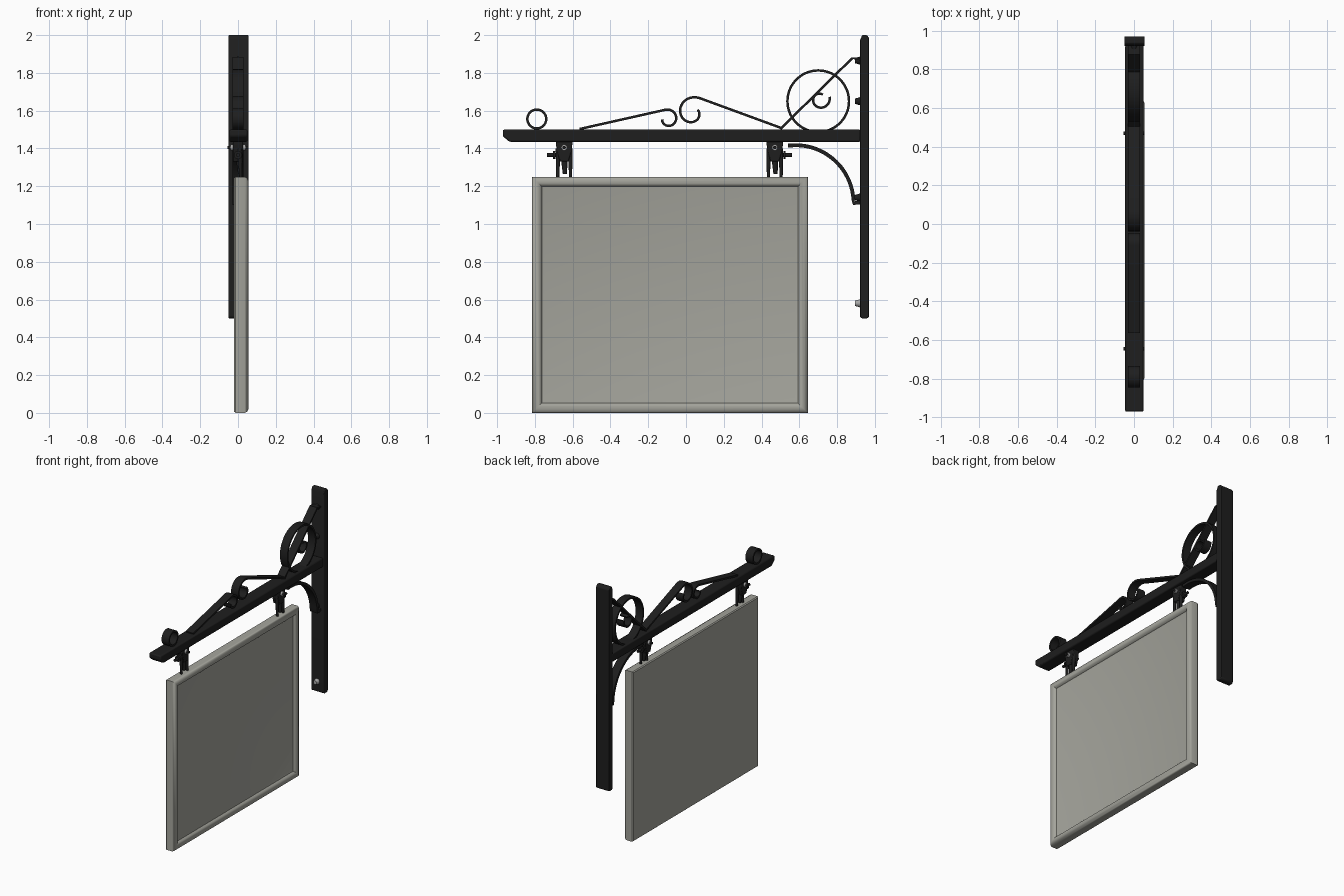
import bpy, bmesh, math
from mathutils import Vector

cube = bpy.data.objects.get("Cube")
if cube:
    bpy.data.objects.remove(cube)


def material(name, rgb):
    m = bpy.data.materials.new(name)
    m.use_nodes = True
    m.diffuse_color = (*rgb, 1)
    m.node_tree.nodes["Principled BSDF"].inputs["Base Color"].default_value = (*rgb, 1)
    return m


IRON = material("black iron", (0.013, 0.013, 0.013))
BOARD = material("warm grey board", (0.37, 0.37, 0.33))
STEEL = material("bare steel", (0.4, 0.4, 0.4))


def finish(name, bm, mat, bevel=0, segments=2):
    bmesh.ops.recalc_face_normals(bm, faces=bm.faces)
    mesh = bpy.data.meshes.new(name)
    bm.to_mesh(mesh)
    bm.free()
    mesh.materials.append(mat)
    ob = bpy.data.objects.new(name, mesh)
    bpy.context.collection.objects.link(ob)
    if bevel:
        mod = ob.modifiers.new("soft edges", "BEVEL")
        mod.width, mod.segments = bevel, segments
    bpy.ops.object.select_all(action="DESELECT")
    ob.select_set(True)
    bpy.context.view_layer.objects.active = ob
    bpy.ops.object.shade_smooth_by_angle(angle=math.radians(40))
    return ob


def slab(name, outline, x0, x1, mat=IRON, bevel=0):
    """Side outline of (y, z) points extruded across x."""
    bm = bmesh.new()
    face = bm.faces.new([bm.verts.new((x0, y, z)) for y, z in outline])
    out = bmesh.ops.extrude_face_region(bm, geom=[face])["geom"]
    bmesh.ops.translate(bm, vec=(x1 - x0, 0, 0),
                        verts=[v for v in out if isinstance(v, bmesh.types.BMVert)])
    return finish(name, bm, mat, bevel)


def rect(y0, y1, z0, z1):
    return [(y0, z0), (y1, z0), (y1, z1), (y0, z1)]


def ribbon(name, path, half=0.03, thick=0.013, closed=False):
    """Flat iron strip following a (y, z) path."""
    pts = [Vector(p) for p in path]
    n = len(pts)
    bm = bmesh.new()
    rows = []
    for i, p in enumerate(pts):
        a = pts[(i - 1) % n] if closed or i else p
        b = pts[(i + 1) % n] if closed or i < n - 1 else p
        t = (b - a).normalized()
        off = Vector((-t.y, t.x)) * thick / 2
        rows.append([bm.verts.new((x, q.x, q.y)) for x, q in
                     ((-half, p - off), (half, p - off), (half, p + off), (-half, p + off))])
    for i in range(n if closed else n - 1):
        r, s = rows[i], rows[(i + 1) % n]
        for k in range(4):
            bm.faces.new((r[k], r[(k + 1) % 4], s[(k + 1) % 4], s[k]))
    if not closed:
        bm.faces.new(rows[0])
        bm.faces.new(rows[-1])
    return finish(name, bm, IRON)


def spiral(cy, cz, r0, r1, a0, a1, n=28):
    pts = []
    for i in range(n + 1):
        t = i / n
        a, r = math.radians(a0 + (a1 - a0) * t), r0 + (r1 - r0) * t
        pts.append((cy + r * math.cos(a), cz + r * math.sin(a)))
    return pts


def rod(name, start, end, radius, mat=IRON, tip=None):
    a, b = Vector(start), Vector(end)
    bm = bmesh.new()
    bmesh.ops.create_cone(bm, cap_ends=True, segments=12, radius1=radius,
                          radius2=radius if tip is None else tip, depth=(b - a).length)
    bm.transform((b - a).to_track_quat("Z", "Y").to_matrix().to_4x4())
    bmesh.ops.translate(bm, vec=(a + b) / 2, verts=bm.verts)
    return finish(name, bm, mat)


# Wall post and projecting beam
slab("wall_post", [(0.92, 0.51), (0.93, 0.5), (0.96, 0.5), (0.97, 0.51), (0.97, 1.985),
                   (0.957, 2), (0.933, 2), (0.92, 1.97)], -0.05, 0.055, bevel=0.005)
slab("beam", [(-0.97, 1.5), (-0.97, 1.465), (-0.935, 1.435), (0.925, 1.435), (0.925, 1.5)],
     -0.046, 0.05, bevel=0.008)

# Scrollwork above the beam
ribbon("end_ring", spiral(-0.79, 1.556, 0.05, 0.05, 0, 350, 35), closed=True)
ribbon("front_scroll", [(-0.563, 1.503)] + spiral(-0.095, 1.557, 0.05, 0.032, 108, -175))
ribbon("middle_scroll", [(0.505, 1.508)] + spiral(0.035, 1.59, 0.085, 0.03, 65, 390))
ribbon("diagonal_stay", [(0.5, 1.503), (0.88, 1.878), (0.925, 1.872)])
ribbon("large_ring", spiral(0.7, 1.65, 0.163, 0.163, 0, 354, 59), closed=True)
ribbon("ring_curl", spiral(0.71, 1.66, 0.052, 0.028, 15, -300))

# Curved brace under the beam
ribbon("curved_brace", [(0.54, 1.415)] + spiral(0.58, 1.11, 0.307, 0.307, 90, 0)
       + [(0.925, 1.115)], thick=0.02)

# Fixing bolts on the post
for i, z in enumerate((0.58, 1.14, 1.65, 1.865)):
    rod(f"post_bolt_{i}", (0, 0.93, z), (0, 0.895, z), 0.024,
        STEEL if i == 0 else IRON, 0.014)

# Sign board: bevelled outer edge, moulded frame and sunken face
bm = bmesh.new()
Y0, Y1, Z1 = -0.815, 0.645, 1.25
loops = []
for inset, x in ((0.006, -0.02), (0, -0.013), (0, 0.036), (0.006, 0.048), (0.02, 0.055),
                 (0.034, 0.054), (0.046, 0.047), (0.052, 0.034), (0.066, 0.03)):
    loops.append([bm.verts.new((x, y, z)) for y, z in
                  rect(Y0 + inset, Y1 - inset, inset, Z1 - inset)])
for a, b in zip(loops, loops[1:]):
    for k in range(4):
        bm.faces.new((a[k], a[(k + 1) % 4], b[(k + 1) % 4], b[k]))
bm.faces.new(loops[0])
bm.faces.new(loops[-1])
finish("sign_board", bm, BOARD)

# Two hangers: clevis, tapered legs, link and cross pin
for label, y, side in (("front", -0.645, -1), ("rear", 0.47, 1)):
    slab(f"{label}_hanger_clamp", [(y - 0.045, 1.44), (y - 0.04, 1.39), (y - 0.022, 1.33),
                                   (y + 0.022, 1.33), (y + 0.04, 1.39), (y + 0.045, 1.44)],
         -0.026, 0.026, bevel=0.004)
    for s in (-1, 1):
        rod(f"{label}_hanger_leg_{'rear' if s > 0 else 'front'}", (0.01, y + s * 0.032, 1.4),
            (0.015, y + s * 0.034, 1.245), 0.013, tip=0.008)
    rod(f"{label}_hanger_link", (0.005, y, 1.36), (0.012, y + 0.004, 1.265), 0.019, tip=0.011)
    rod(f"{label}_hanger_pin", (0, y, 1.365), (0, y + side * 0.09, 1.365), 0.01)
    rod(f"{label}_pin_head", (0, y + side * 0.045, 1.365), (0, y + side * 0.058, 1.365), 0.022)
    rod(f"{label}_cross_pin", (-0.055, y, 1.405), (0.055, y, 1.405), 0.009)
    for s in (-1, 1):
        rod(f"{label}_cross_nut_{'left' if s > 0 else 'right'}", (s * 0.026, y, 1.405),
            (s * 0.04, y, 1.405), 0.016, STEEL)
